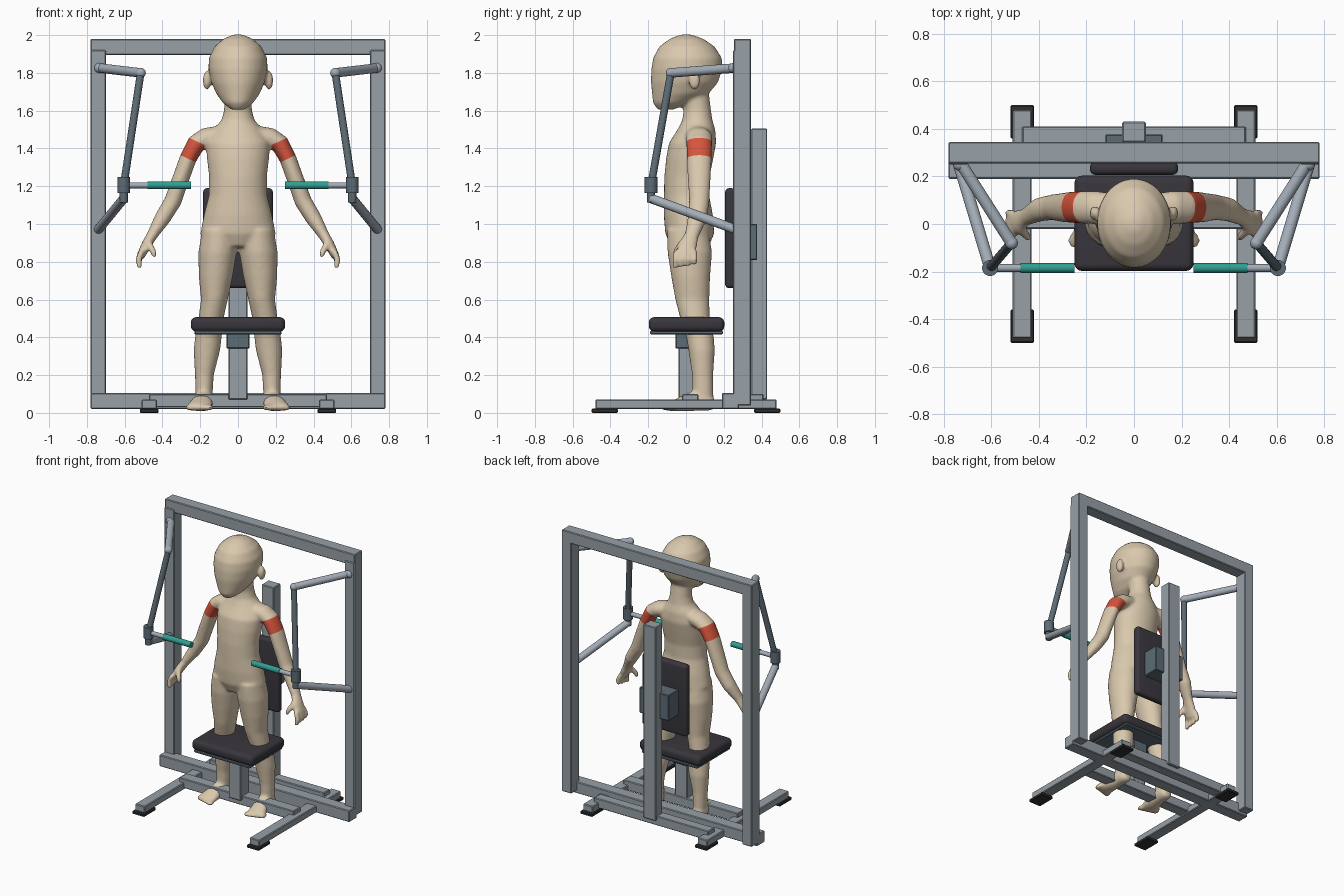
import bpy, bmesh, math
from mathutils import Vector

default = bpy.data.objects.get("Cube")
if default:
    bpy.data.objects.remove(default, do_unlink=True)


def material(name, r, g, b):
    mat = bpy.data.materials.new(name)
    mat.use_nodes = True
    mat.diffuse_color = (r, g, b, 1)
    mat.node_tree.nodes["Principled BSDF"].inputs["Base Color"].default_value = (r, g, b, 1)
    return mat


STEEL = material("frame grey", .31, .355, .39)
TUBE = material("tube grey", .37, .42, .48)
SLATE = material("slate metal", .11, .15, .18)
PAD = material("dark padding", .04, .037, .045)
RUBBER = material("black rubber", .03, .03, .034)
TEAL = material("teal grip", .03, .34, .28)
SKIN = material("skin", .70, .58, .42)
RED = material("red band", .68, .09, .045)
parts = []


def add_object(name, bm, *mats):
    bmesh.ops.recalc_face_normals(bm, faces=bm.faces)
    mesh = bpy.data.meshes.new(name)
    bm.to_mesh(mesh)
    bm.free()
    obj = bpy.data.objects.new(name, mesh)
    bpy.context.collection.objects.link(obj)
    for mat in mats:
        mesh.materials.append(mat)
    parts.append(obj)
    return obj


def box(name, mat, xs, ys, zs, bevel=.005, segments=1):
    bm = bmesh.new()
    bmesh.ops.create_cube(bm, size=1)
    for v in bm.verts:
        for axis, (low, high) in enumerate((xs, ys, zs)):
            v.co[axis] = low if v.co[axis] < 0 else high
    bmesh.ops.bevel(bm, geom=bm.edges[:], offset=bevel, segments=segments,
                    profile=.5, affect='EDGES')
    return add_object(name, bm, mat)


def rod(name, mat, start, end, radius):
    start, end = Vector(start), Vector(end)
    bm = bmesh.new()
    bmesh.ops.create_cone(bm, cap_ends=True, segments=20, radius1=radius,
                          radius2=radius, depth=(end - start).length)
    turn = (end - start).to_track_quat('Z', 'Y')
    for v in bm.verts:
        v.co = turn @ v.co + (start + end) / 2
    return add_object(name, bm, mat)


def ball(name, mat, centre, radius):
    bm = bmesh.new()
    bmesh.ops.create_uvsphere(bm, u_segments=16, v_segments=10, radius=radius)
    bmesh.ops.translate(bm, vec=centre, verts=bm.verts)
    return add_object(name, bm, mat)


def loft(bm, sections, side=1, axis=None, count=24):
    """Skin elliptical sections (x, y, z, width radius, depth radius)."""
    centres = [Vector((s[0] * side, s[1], s[2])) for s in sections]
    rings = []
    for i, s in enumerate(sections):
        ahead = centres[min(i + 1, len(centres) - 1)] - centres[max(i - 1, 0)]
        t = (Vector(axis) if axis else ahead).normalized()
        ref = Vector((0, 0, 1)) if abs(t.y) > .8 else Vector((0, 1, 0))
        u = ref.cross(t).normalized()
        w = t.cross(u)
        ring = []
        for k in range(count):
            a = math.tau * k / count
            ring.append(bm.verts.new(centres[i] + u * s[3] * math.cos(a) + w * s[4] * math.sin(a)))
        rings.append(ring)
    for low, high in zip(rings, rings[1:]):
        for k in range(count):
            n = (k + 1) % count
            bm.faces.new((low[k], low[n], high[n], high[k]))
    bm.faces.new(rings[0][::-1])
    bm.faces.new(rings[-1])


def blob(bm, x, y, z, rx, ry, rz):
    made = bmesh.ops.create_uvsphere(bm, u_segments=16, v_segments=10, radius=1)
    for v in made["verts"]:
        v.co = (x + v.co.x * rx, y + v.co.y * ry, z + v.co.z * rz)


# Frame beams, posts, backrest and seat
box("top_beam", STEEL, (-.78, .78), (.255, .345), (1.895, 1.98))
box("bottom_beam", STEEL, (-.78, .78), (.19, .28), (.02, .105))
box("rear_beam", STEEL, (-.47, .47), (.335, .41), (.03, .1))
box("front_beam", STEEL, (-.47, .47), (-.02, .065), (.03, .1))
box("back_post", STEEL, (-.05, .05), (.345, .43), (.07, 1.505))
box("back_bracket", SLATE, (-.12, .12), (.24, .377), (.81, 1))
box("back_pad", PAD, (-.185, .185), (.207, .262), (.66, 1.19), .022, 4)
box("seat_post", STEEL, (-.05, .05), (-.04, .06), (.07, .38))
box("seat_sleeve", SLATE, (-.06, .06), (-.055, .07), (.34, .42))
box("seat_plate", SLATE, (-.23, .23), (-.19, .195), (.415, .435))
box("seat_pad", PAD, (-.25, .25), (-.197, .203), (.43, .507), .03, 5)

for side, label in ((1, "left"), (-1, "right")):
    def span(a, b):
        return sorted((a * side, b * side))

    box(label + "_upright", STEEL, span(.70, .78), (.25, .345), (.04, 1.92))
    box(label + "_floor_rail", STEEL, span(.43, .51), (-.48, .48), (.02, .07))
    for end, rows in (("front", (-.5, -.36)), ("rear", (.36, .5))):
        box(label + "_" + end + "_foot_pad", RUBBER, span(.42, .52), rows, (0, .022))

    # Swinging linkage and handle
    elbow = (.515 * side, -.08, 1.80)
    hub = Vector((.605 * side, -.185, 1.205))
    rod(label + "_upper_arm_tube", TUBE, (.735 * side, .265, 1.826), elbow, .025)
    ball(label + "_linkage_joint", TUBE, elbow, .027)
    ball(label + "_upper_mount", TUBE, (.735 * side, .25, 1.826), .026)
    rod(label + "_hanging_tube", SLATE, elbow, hub, .02)
    rod(label + "_hub_collar", SLATE, hub - Vector((0, 0, .04)), hub + Vector((0, 0, .045)), .034)
    rod(label + "_hub_pin", SLATE, hub - Vector((0, 0, .09)), hub, .022)
    rod(label + "_lower_arm_tube", TUBE, (.74 * side, .265, .97), hub - Vector((0, 0, .07)), .025)
    rod(label + "_handle_rod", TUBE, hub, (.46 * side, hub.y, hub.z), .016)
    rod(label + "_handle_grip", TEAL, (.478 * side, hub.y, hub.z), (.25 * side, hub.y, hub.z), .021)

# Standing figure: overlapping lofts fused into one smooth skin
body = bmesh.new()
UP = (0, 0, 1)
torso = [(.88, .02, .11, .10), (.95, .02, .2, .13), (1.05, .012, .18, .13),
         (1.15, .003, .155, .12), (1.25, .005, .153, .12), (1.35, .02, .165, .125),
         (1.43, .035, .17, .125), (1.5, .055, .13, .1), (1.55, .06, .088, .08),
         (1.6, .06, .074, .073), (1.7, .05, .072, .07)]
head = [(1.605, -.11, .035, .04), (1.64, -.075, .08, .1), (1.69, -.03, .115, .15),
        (1.75, -.008, .142, .178), (1.82, .004, .157, .188), (1.88, .008, .154, .182),
        (1.94, .005, .124, .146), (1.98, .003, .078, .09), (2.003, 0, .025, .03)]
for profile in (torso, head):
    loft(body, [(0, y, z, rx, ry) for z, y, rx, ry in profile], axis=UP, count=32)

leg = [(.10, .01, .97, .09, .11), (.108, .02, .85, .102, .118), (.118, .025, .72, .09, .103),
       (.125, .033, .6, .071, .09), (.143, .047, .5, .067, .078), (.157, .075, .4, .071, .073),
       (.165, .083, .33, .07, .07), (.178, .088, .2, .05, .056), (.18, .09, .1, .046, .055),
       (.18, .09, .04, .042, .05)]
foot = [(.18, .15, .05, .03, .03), (.18, .12, .055, .046, .045), (.183, .05, .065, .05, .055),
        (.193, -.02, .05, .06, .042), (.202, -.07, .037, .068, .028), (.205, -.1, .03, .06, .018)]
arm = [(.1, .06, 1.47, .05, .07), (.17, .07, 1.455, .055, .07), (.222, .07, 1.425, .05, .069),
       (.265, .07, 1.345, .045, .066), (.31, .07, 1.22, .045, .06), (.345, .07, 1.12, .046, .054),
       (.4, .06, 1.03, .043, .051), (.455, .03, .94, .029, .038), (.485, .01, .89, .027, .05),
       (.515, -.005, .83, .022, .05)]
for side in (1, -1):
    loft(body, leg, side, UP)
    loft(body, foot, side, (0, -1, 0))
    loft(body, arm, side)
    blob(body, .165 * side, .045, 1.76, .022, .032, .052)
    for i in range(5):
        blob(body, (.148 + .028 * i) * side, -.105 + .009 * i, .028, .017, .03, .018)
    for i in range(4):
        y = -.05 + .031 * i
        loft(body, [(.508, y, .86, .018, .016), (.527, y * 1.1, .81, .018, .016),
                    (.52, y * 1.1 - .005, .765 + .006 * i, .014, .013)], side, count=12)
    loft(body, [(.475, -.02, .9, .02, .02), (.452, -.05, .86, .018, .018),
                (.44, -.06, .825, .014, .014)], side, count=12)

figure = add_object("figure", body, SKIN, RED)
fuse = figure.modifiers.new("fuse", 'REMESH')
fuse.mode = 'VOXEL'
fuse.voxel_size = .0095
soften = figure.modifiers.new("soften", 'SMOOTH')
soften.factor = .5
soften.iterations = 9
bpy.context.view_layer.update()
graph = bpy.context.evaluated_depsgraph_get()
bm = bmesh.new()
bm.from_mesh(bpy.data.meshes.new_from_object(figure.evaluated_get(graph)).copy())
figure.modifiers.clear()

# Red bands cut cleanly around both upper arms
BAND = (-1.202, -1.1)


def on_arm(point):
    return abs(point.x) > .18 and 1.25 < point.z < 1.55


for side in (1, -1):
    along = Vector((.42 * side, 0, -.9))
    for level in BAND:
        faces = [f for f in bm.faces if on_arm(f.calc_center_median()) and f.calc_center_median().x * side > 0]
        geom = set(faces)
        for f in faces:
            geom.update(f.verts, f.edges)
        bmesh.ops.bisect_plane(bm, geom=list(geom), plane_no=along,
                               plane_co=along * (level / along.length_squared))
for f in bm.faces:
    c = f.calc_center_median()
    f.smooth = True
    f.material_index = int(on_arm(c) and BAND[0] < .42 * abs(c.x) - .9 * c.z < BAND[1])
bm.to_mesh(figure.data)
bm.free()

# Smooth shading on curved parts, crisp edges kept
for obj in bpy.context.selected_objects:
    obj.select_set(False)
for obj in parts:
    obj.select_set(obj is not figure)
bpy.context.view_layer.objects.active = parts[0]
bpy.ops.object.shade_smooth_by_angle(angle=math.radians(35))
